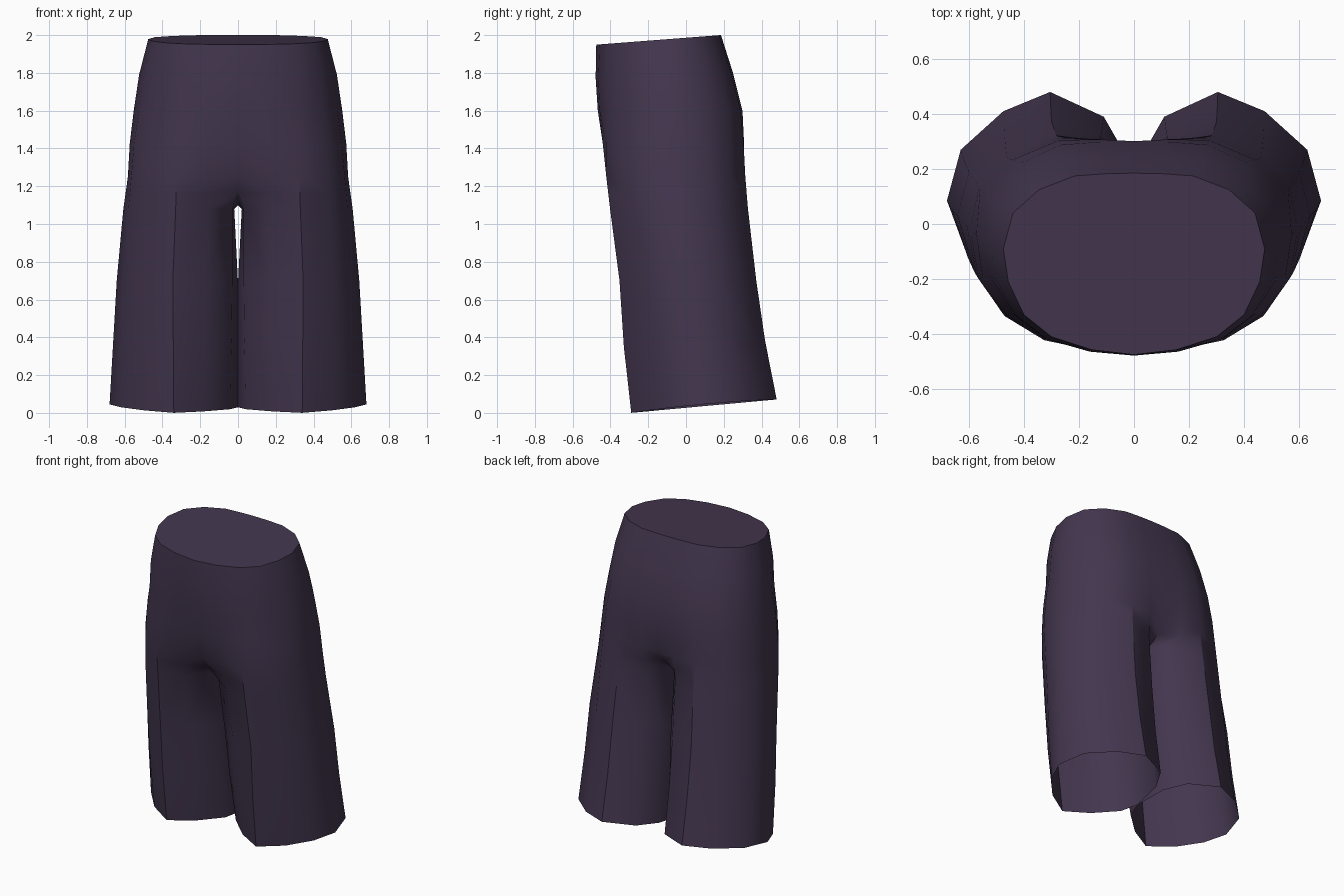
import bpy
import bmesh
from mathutils import Vector

if "Cube" in bpy.data.objects:
    bpy.data.objects.remove(bpy.data.objects["Cube"], do_unlink=True)

FRONT_CREASE, BACK_CREASE, SEAT, INSEAM = 2, 8, 10, 11


def ring(level, points, slope=0.0):
    """One half outline, from the front centre round the side to the back."""
    return [Vector((x, y, level + slope * y)) for x, y in points]


def between(a, b, swell=1.0):
    """A ring halfway between two others, swollen about the body axis."""
    result = []
    for p, q in zip(a, b):
        m = (p + q) / 2
        m.x *= swell
        m.y = (m.y + 0.1) * swell - 0.1
        result.append(m)
    return result


# Body outlines
waist = ring(1.986, [(0, -.475), (.155, -.457), (.3, -.41), (.4, -.33),
                     (.457, -.21), (.475, -.09), (.44, .04), (.345, .125),
                     (.215, .175), (.1, .183), (0, .185)], 0.077)
hips = ring(1.6, [(0, -.467), (.16, -.457), (.32, -.417), (.445, -.325),
                  (.525, -.19), (.552, -.05), (.515, .1), (.415, .22),
                  (.265, .288), (.12, .299), (0, .299)])
seat = ring(1.25, [(0, -.4), (.16, -.417), (.325, -.422), (.47, -.335),
                   (.565, -.2), (.583, -.03), (.56, .12), (.46, .24),
                   (.275, .314), (.12, .308), (0, .295)])

# Leg outlines, with one more point on the inseam
thigh = ring(1.08, [(.03, -.26), (.16, -.37), (.33, -.402), (.485, -.315),
                    (.58, -.175), (.607, -.01), (.57, .14), (.465, .26),
                    (.285, .328), (.12, .29), (.03, .17), (.02, -.02)])
knee = ring(.7, [(.03, -.19), (.17, -.295), (.345, -.352), (.505, -.265),
                 (.605, -.12), (.642, .03), (.6, .19), (.47, .31),
                 (.3, .372), (.12, .32), (.025, .2), (.0006, 0)])
hem = ring(.027, [(.04, -.08), (.18, -.205), (.34, -.29), (.5, -.195),
                  (.62, -.06), (.68, .085), (.63, .27), (.475, .41),
                  (.305, .48), (.11, .39), (.03, .25), (.0006, .03)], 0.092)

# The hem rises a little towards the outside of the leg
for p in hem:
    p.z += 0.03 * max(p.x - 0.34, 0)

# Crotch ring, closed along the centre seam
crotch = between(seat, thigh)
crotch[0].x = crotch[SEAT].x = 0
crotch.append(Vector((0, -.02, 1.1)))

# The lower leg bows slightly forward
shin = between(knee, hem)
for p in shin:
    p.y -= 0.008

rings = [waist, between(waist, hips, 1.02), hips, between(hips, seat, 1.01),
         seat, crotch, thigh, knee, shin, hem]

# Skin the rings, closed at the waist and open at the hems
bm = bmesh.new()
loops = [[bm.verts.new(p) for p in r] for r in rings]
for upper, lower in zip(loops, loops[1:]):
    count = len(upper)
    closed = count > INSEAM
    for j in range(count if closed else count - 1):
        k = (j + 1) % count
        bm.faces.new((upper[j], lower[j], lower[k], upper[k]))
bm.faces.new(loops[0])
for f in bm.faces:
    f.smooth = True

# Pressed creases down each leg and a crisp waist edge
below_seat = loops[rings.index(seat):]
for upper, lower in zip(below_seat, below_seat[1:]):
    for column in (FRONT_CREASE, BACK_CREASE):
        bm.edges.get((upper[column], lower[column])).smooth = False
for a, b in zip(loops[0], loops[0][1:]):
    bm.edges.get((a, b)).smooth = False

mesh = bpy.data.meshes.new("trousers")
bm.to_mesh(mesh)
bm.free()
trousers = bpy.data.objects.new("trousers", mesh)
bpy.context.collection.objects.link(trousers)

# Other half
mirror = trousers.modifiers.new("other_half", "MIRROR")
mirror.merge_threshold = 0.0005

# Cloth colour
cloth = bpy.data.materials.new("dark plum cloth")
cloth.use_nodes = True
colour = (0.056, 0.037, 0.077, 1)
cloth.diffuse_color = colour
shader = next(n for n in cloth.node_tree.nodes if n.type == "BSDF_PRINCIPLED")
shader.inputs["Base Color"].default_value = colour
mesh.materials.append(cloth)
